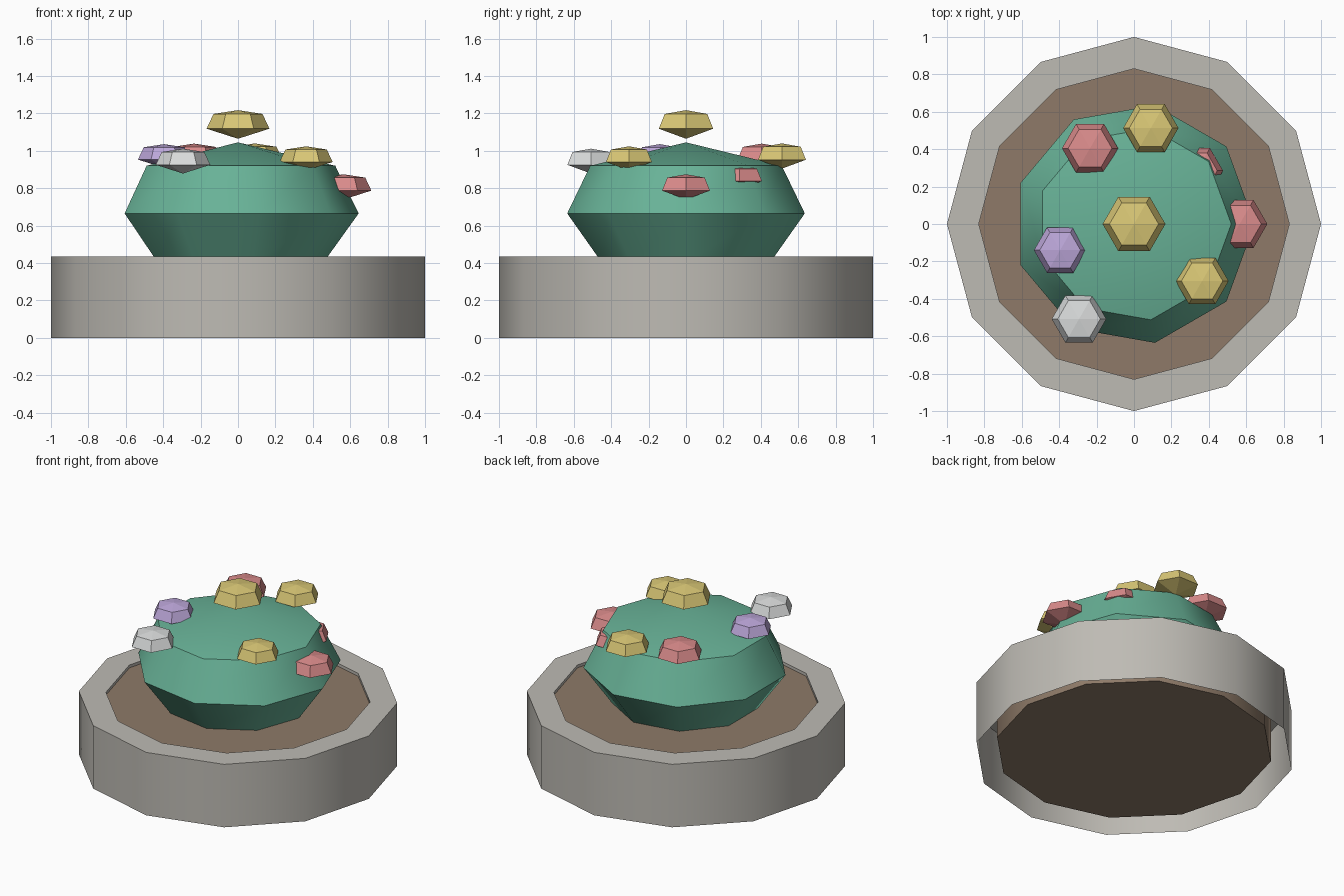
import bpy, bmesh, math

if "Cube" in bpy.data.objects:
    bpy.data.objects.remove(bpy.data.objects["Cube"])


def srgb(r, g, b):
    lin = lambda c: c / 12.92 if c <= 0.04045 else ((c + 0.055) / 1.055) ** 2.4
    return tuple(lin(c / 255) for c in (r, g, b)) + (1.0,)


def material(name, rgb):
    m = bpy.data.materials.new(name)
    m.diffuse_color = srgb(*rgb)
    m.use_nodes = True
    m.node_tree.nodes["Principled BSDF"].inputs["Base Color"].default_value = m.diffuse_color
    return m


stone = material("stone_grey", (190, 187, 180))
soil = material("soil_brown", (142, 122, 104))
leaf = material("leaf_green", (104, 178, 151))
yellow = material("petal_yellow", (218, 200, 118))
pink = material("petal_pink", (219, 140, 140))
purple = material("petal_purple", (190, 168, 219))
white = material("petal_white", (218, 220, 220))


def lathe(name, profile, sides, mat, loc=(0, 0, 0), scale=1.0, smooth=False):
    """Revolve (radius, height) points, listed bottom-outside to top, around z."""
    bm = bmesh.new()
    rings = []
    for r, z in profile:
        if r == 0:
            rings.append([bm.verts.new((0, 0, z * scale))])
        else:
            rings.append([bm.verts.new((r * scale * math.cos(math.tau * i / sides),
                                        r * scale * math.sin(math.tau * i / sides),
                                        z * scale)) for i in range(sides)])
    for a, b in zip(rings, rings[1:]):
        for i in range(sides):
            j = (i + 1) % sides
            if len(a) == 1:
                bm.faces.new((a[0], b[j], b[i]))
            elif len(b) == 1:
                bm.faces.new((a[i], a[j], b[0]))
            else:
                bm.faces.new((a[i], a[j], b[j], b[i]))
    mesh = bpy.data.meshes.new(name)
    bm.to_mesh(mesh)
    bm.free()
    mesh.materials.append(mat)
    obj = bpy.data.objects.new(name, mesh)
    obj.location = loc
    bpy.context.collection.objects.link(obj)
    if smooth:
        bpy.ops.object.select_all(action='DESELECT')
        obj.select_set(True)
        bpy.context.view_layer.objects.active = obj
        bpy.ops.object.shade_smooth_by_angle(angle=math.radians(42))
    return obj


# Planter: outer wall, flat rim and short inner lip, open underneath
lathe("planter_wall", [(1, 0), (1, 0.435), (0.83, 0.435), (0.83, 0.40)], 12, stone, smooth=True)

# Soil plug held inside the wall
lathe("soil", [(0, 0.05), (0.87, 0.05), (0.87, 0.415), (0, 0.415)], 12, soil, smooth=True)

# Faceted bush
lathe("bush", [(0, 0.40), (0.455, 0.40), (0.645, 0.665), (0.52, 0.92), (0, 1.045)],
      9, leaf, smooth=True)

# Six-sided blossoms: colour, centre of the widest ring, radius
petal = [(0, -0.32), (1, 0), (0.78, 0.47), (0, 0.59)]
blossoms = [
    (yellow, (0, 0, 1.118), 0.168),
    (yellow, (0.09, 0.513, 0.952), 0.148),
    (pink, (-0.235, 0.405, 0.95), 0.15),
    (purple, (-0.395, -0.14, 0.953), 0.14),
    (white, (-0.294, -0.508, 0.925), 0.146),
    (yellow, (0.364, -0.305, 0.94), 0.142),
    (pink, (0.565, 0, 0.787), 0.148),
    (pink, (0.336, 0.285, 0.838), 0.14),
]
for i, (mat, loc, r) in enumerate(blossoms, 1):
    lathe(f"blossom_{i}", petal, 6, mat, loc, r)
